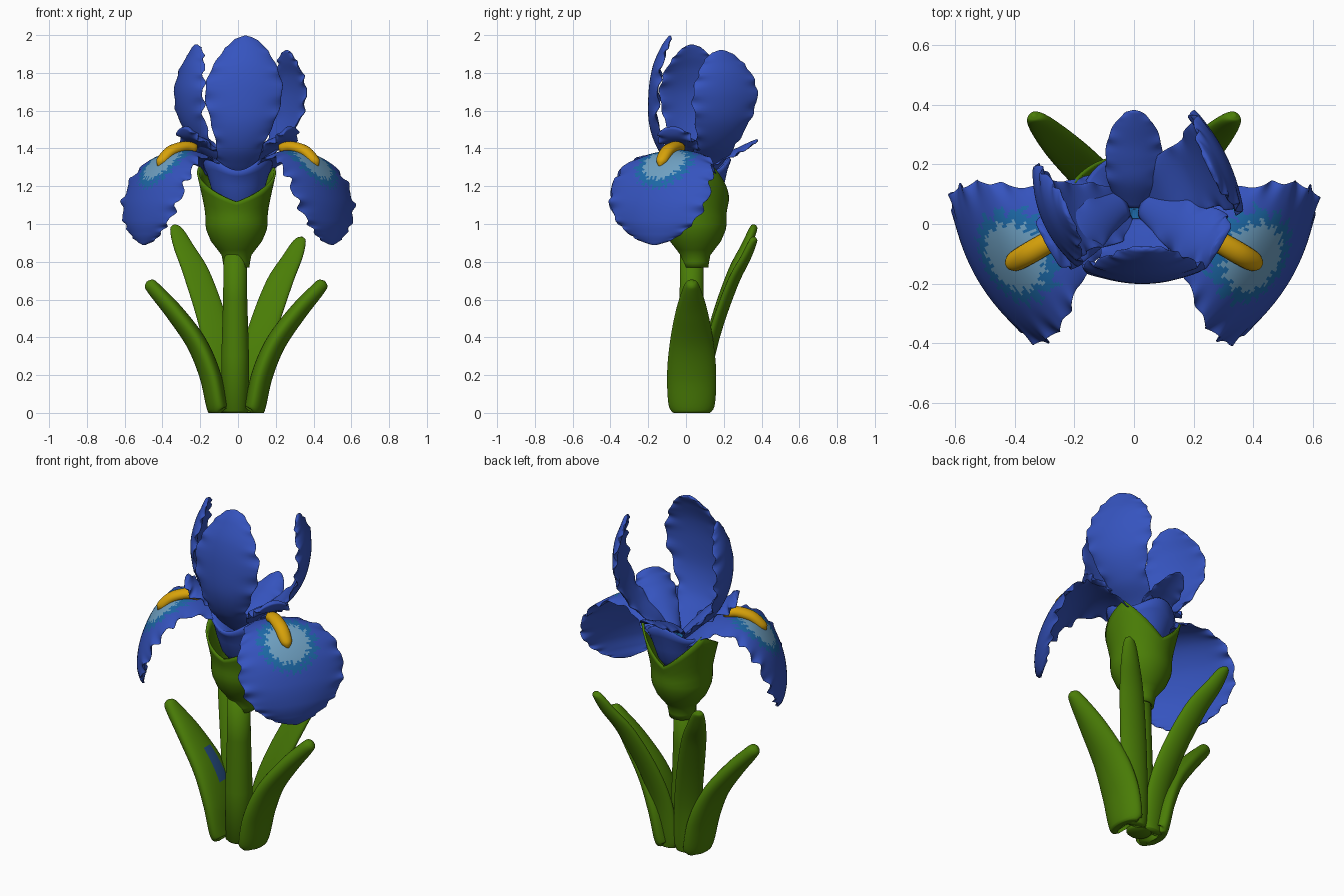
import bpy, bmesh, math
from mathutils import Vector

if "Cube" in bpy.data.objects:
    bpy.data.objects.remove(bpy.data.objects["Cube"])


def material(name, rgb):
    m = bpy.data.materials.new(name)
    m.diffuse_color = (*rgb, 1)
    m.use_nodes = True
    m.node_tree.nodes["Principled BSDF"].inputs["Base Color"].default_value = m.diffuse_color
    return m


GREEN = material("leaf green", (0.068, 0.205, 0.002))
BLUE = material("petal blue", (0.036, 0.088, 0.52))
PALE = material("pale blue", (0.16, 0.36, 0.55))
TEAL = material("mid blue", (0.012, 0.145, 0.40))
YELLOW = material("beard yellow", (0.68, 0.36, 0.003))
DEEP = material("deep blue", (0.02, 0.075, 0.22))


def finish(name, bm, mats):
    bmesh.ops.recalc_face_normals(bm, faces=bm.faces)
    for f in bm.faces:
        f.smooth = True
    me = bpy.data.meshes.new(name)
    bm.to_mesh(me)
    bm.free()
    for m in mats:
        me.materials.append(m)
    ob = bpy.data.objects.new(name, me)
    bpy.context.collection.objects.link(ob)
    return ob


def spline(pts, n):
    """Catmull-Rom samples through tuples of any length."""
    p = [Vector(q) for q in pts]
    p = [p[0] * 2 - p[1]] + p + [p[-1] * 2 - p[-2]]
    segs = len(p) - 3
    out = []
    for i in range(n + 1):
        x = i / n * segs
        k = min(int(x), segs - 1)
        t = x - k
        a, b, c, d = p[k:k + 4]
        out.append(0.5 * (2 * b + (c - a) * t + (2 * a - 5 * b + 4 * c - d) * t * t
                          + (3 * b - a - 3 * c + d) * t ** 3))
    return out


def blade(name, pts, side, mats, thick=0.012, cup=0.0, ripple=0.0, waves=7, power=4,
          rows=50, ring=48, rule=None):
    """Closed blade swept along (x, y, z, half width), cupped and rippled at the edges."""
    path = spline(pts, rows)
    side = Vector(side).normalized()
    wmax = max(q[3] for q in path)
    bm = bmesh.new()
    loops = []
    for i, q in enumerate(path):
        a, b = path[max(i - 1, 0)], path[min(i + 1, rows)]
        tan = Vector(b[:3]) - Vector(a[:3])
        nor = tan.cross(side).normalized()
        w = max(q[3], 0.004)
        f = w / wmax
        th = min(thick * f ** 0.4, w)
        row = []
        for j in range(ring):
            ang = 2 * math.pi * j / ring
            u = math.cos(ang)
            ph = 2 * math.pi * waves * i / rows + (1.3 if u > 0 else 0)
            edge = abs(u) ** power
            wave = math.sin(ph) + 0.4 * math.sin(1.7 * ph + 1)
            across = w * u * (1 + 1.8 * ripple * edge * math.sin(ph + 1))
            off = cup * u * u * f + th * math.sin(ang) + ripple * edge * f * wave
            co = Vector(q[:3]) + side * across + nor * off
            co.z = max(co.z, 0)
            row.append(bm.verts.new(co))
        loops.append(row)
    for i in range(rows):
        for j in range(ring):
            k = (j + 1) % ring
            fa = bm.faces.new((loops[i][j], loops[i][k], loops[i + 1][k], loops[i + 1][j]))
            if rule:
                fa.material_index = rule(fa.calc_center_median(), j >= ring // 2)
    bm.faces.new(loops[0])
    bm.faces.new(loops[-1])
    return finish(name, bm, mats)


def lathe(name, prof, centre, mats, rim=None, n=72, rule=None, capped=True):
    """Revolved profile; rim(angle, r, z) may reshape each point."""
    bm = bmesh.new()
    rings = []
    for r, z in prof:
        row = []
        for j in range(n):
            a = 2 * math.pi * j / n
            rr, zz = rim(a, r, z) if rim else (r, z)
            row.append(bm.verts.new((centre[0] + rr * math.cos(a), centre[1] + rr * math.sin(a), zz)))
        rings.append(row)
    for i in range(len(prof) - 1):
        for j in range(n):
            k = (j + 1) % n
            f = bm.faces.new((rings[i][j], rings[i][k], rings[i + 1][k], rings[i + 1][j]))
            f.material_index = rule(i) if rule else 0
    if capped:
        bm.faces.new(rings[0])
        f = bm.faces.new(rings[-1])
        f.material_index = rule(len(prof)) if rule else 0
    return finish(name, bm, mats)


def radial(pts, d, o):
    return [(o[0] + d[0] * r, o[1] + d[1] * r, z, w) for r, z, w in pts]


# Stem
lathe("stem", [(0.06, 0), (0.072, 0.012), (0.073, 0.3), (0.064, 0.6), (0.06, 0.88)],
      (-0.015, 0.03), [GREEN], n=40)

# Leaves: two at the sides, two taller ones behind; one has a small blue mark inside
low = [(0.08, 0, 0.08), (0.1, 0.03, 0.12), (0.138, 0.2, 0.13), (0.21, 0.37, 0.115),
       (0.325, 0.53, 0.085), (0.425, 0.645, 0.05), (0.46, 0.685, 0.03), (0.47, 0.697, 0.006)]
tall = [(0.085, 0, 0.06), (0.09, 0.06, 0.075), (0.12, 0.28, 0.08), (0.19, 0.5, 0.08),
        (0.3, 0.74, 0.073), (0.39, 0.88, 0.055), (0.44, 0.97, 0.034), (0.455, 0.995, 0.006)]
for s, label in ((-1, "left"), (1, "right")):
    d = (s, 0)
    mark = (lambda c, outer: int(not outer and 0.02 < c.y < 0.085 and 0.3 < c.z < 0.48)) if s < 0 else None
    blade("side_leaf_" + label, radial(low, d, (-0.01, 0.03)), (-d[1], d[0], 0), [GREEN, DEEP],
          thick=0.057, cup=0.012, ring=48, rule=mark)
    d = (s * 0.74, 0.75)
    k = 1.0 if s < 0 else 0.935
    pts = [(r, z * k, w) for r, z, w in tall]
    blade("back_leaf_" + label, radial(pts, d, (0, 0.025)), (-1, s * 0.15, 0), [GREEN],
          thick=0.03, cup=0.008, ring=32)


# Calyx with two pointed bracts, left and right
def bract_rim(a, r, z):
    deg = math.degrees(a)
    deg = deg - 360 if deg > 270 else deg
    if deg > 90:
        deg = 180 - deg
    d = (25 - deg) / 115 if deg < 25 else (deg - 25) / 65
    top = 1.12 + 0.19 * (1 - d) ** 1.2
    if z > 1.0:
        z = 1.0 + (z - 1.0) / 0.3 * (top - 1.0)
        r = 0.153 + 0.25 * max(0, z - 1.06) ** 1.1
    return r, z


calyx = lathe("calyx", [(0.056, 0.77), (0.06, 0.80), (0.068, 0.84), (0.09, 0.87), (0.125, 0.915),
                        (0.148, 0.97), (0.153, 1.0), (0.155, 1.05), (0.155, 1.1), (0.155, 1.15),
                        (0.155, 1.2), (0.155, 1.25), (0.155, 1.3)], (-0.008, 0.05), [GREEN],
              bract_rim, capped=False)
sol = calyx.modifiers.new("thickness", "SOLIDIFY")
sol.thickness = 0.012


# Throat bowl joining the petals, its rim raised towards each fall
def throat_rim(a, r, z):
    lift = math.cos(3 * (a - math.pi / 2))
    return r, z + 0.035 * lift * max(0, (z - 1.22) / 0.1)


lathe("throat", [(0.07, 1.05), (0.12, 1.12), (0.145, 1.2), (0.165, 1.27), (0.185, 1.31), (0.17, 1.32),
                 (0.10, 1.27), (0.05, 1.25), (0.01, 1.245)], (0, 0.055), [BLUE, TEAL],
      throat_rim, rule=lambda i: 1 if i >= 7 else 0)

# Falls (drooping petals) with painted patch, and their beards
fall = [(0.05, 1.22, 0.08), (0.12, 1.285, 0.12), (0.2, 1.345, 0.14), (0.32, 1.38, 0.19), (0.43, 1.35, 0.26),
        (0.52, 1.255, 0.295), (0.575, 1.13, 0.295), (0.595, 1.02, 0.24), (0.59, 0.95, 0.17),
        (0.58, 0.91, 0.10), (0.575, 0.89, 0.02)]
beard = [(0.26, 1.395, 0.02), (0.28, 1.402, 0.034), (0.33, 1.408, 0.036), (0.41, 1.385, 0.037),
         (0.465, 1.335, 0.032), (0.485, 1.305, 0.008)]
arm = [(0.04, 1.27, 0.05), (0.14, 1.37, 0.08), (0.21, 1.425, 0.10), (0.265, 1.45, 0.105),
       (0.3, 1.475, 0.10), (0.32, 1.505, 0.06), (0.325, 1.515, 0.01)]
ORIGIN = (0, 0.12)
for label, deg in (("left", 210), ("right", 330)):
    d = (math.cos(math.radians(deg)), math.sin(math.radians(deg)))
    side = Vector((d[1], -d[0], 0))
    spot = Vector((d[0] * 0.46, ORIGIN[1] + d[1] * 0.46, 1.32))

    def patch(c, outer):
        if not outer:
            return 0
        v = c - spot
        a = math.atan2(v.dot(side), -v.z)
        jag = math.sin(23 * a) + 0.7 * math.sin(57 * a + 1)
        if v.length < 0.12 + 0.012 * jag:
            return 1
        return 2 if v.length < 0.163 + 0.016 * jag else 0

    blade("fall_" + label, radial(fall, d, ORIGIN), side, [BLUE, PALE, TEAL], thick=0.014, cup=0.045,
          ripple=0.014, waves=11, power=8, rows=140, ring=150, rule=patch)
    blade("beard_" + label, radial(beard, d, (0, 0.105)), side, [YELLOW], thick=0.03, rows=24, ring=20)
    blade("style_arm_" + label, radial(arm, d, (0, 0.09)), side, [BLUE], thick=0.02, cup=0.015,
          ripple=0.013, waves=4)

# Back style arm
back = [(0.05, 1.26, 0.06), (0.13, 1.33, 0.09), (0.2, 1.365, 0.095), (0.26, 1.39, 0.09),
        (0.32, 1.42, 0.065), (0.36, 1.44, 0.03), (0.37, 1.445, 0.008)]
blade("style_arm_back", radial(back, (0, 1), (0, 0.01)), (1, 0, 0), [BLUE], cup=0.02,
      ripple=0.006, waves=5)

# Standards (upright petals)
front = [(0, 0.01, 1.24, 0.08), (0, -0.07, 1.32, 0.11), (0.01, -0.14, 1.41, 0.125),
         (0.025, -0.18, 1.54, 0.17), (0.03, -0.18, 1.7, 0.205), (0.035, -0.16, 1.83, 0.175),
         (0.04, -0.12, 1.93, 0.115), (0.04, -0.09, 1.98, 0.06), (0.04, -0.08, 1.995, 0.01)]
left = [(-0.03, 0.05, 1.24, 0.07), (-0.11, 0.03, 1.33, 0.11), (-0.2, 0.02, 1.42, 0.12),
        (-0.27, 0.02, 1.55, 0.16), (-0.29, 0.015, 1.69, 0.185), (-0.27, 0.02, 1.81, 0.16),
        (-0.24, 0.025, 1.89, 0.105), (-0.225, 0.03, 1.935, 0.055), (-0.22, 0.03, 1.95, 0.01)]
right = [(0.03, 0.08, 1.24, 0.07), (0.1, 0.115, 1.33, 0.11), (0.2, 0.165, 1.42, 0.12),
         (0.27, 0.2, 1.54, 0.16), (0.295, 0.215, 1.67, 0.19), (0.29, 0.215, 1.78, 0.165),
         (0.27, 0.2, 1.86, 0.115), (0.26, 0.19, 1.905, 0.06), (0.255, 0.185, 1.92, 0.01)]
for label, pts, side, cup in (("front", front, (1, 0, 0), 0.035), ("left", left, (0.4, -0.92, 0), 0.035),
                              ("right", right, (-0.43, 0.9, 0), 0.02)):
    blade("standard_" + label, pts, side, [BLUE], thick=0.018, cup=cup, ripple=0.011,
          waves=9, power=5, rows=80, ring=64)
